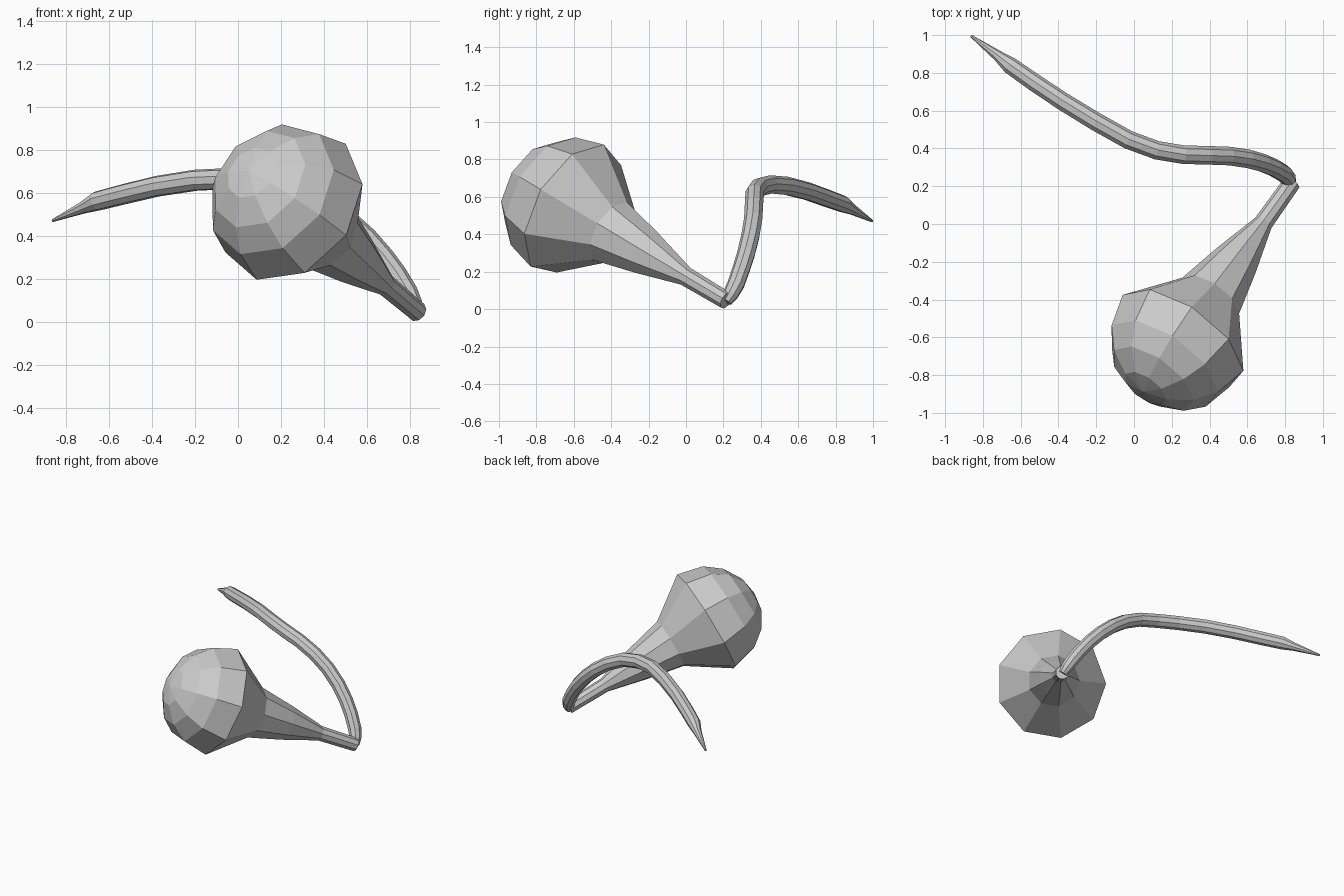
import bpy, bmesh, math
from mathutils import Vector

if "Cube" in bpy.data.objects:
    bpy.data.objects.remove(bpy.data.objects["Cube"])


def tube(name, points, radii, sides, first_dir):
    """Loft rings of given radii along a path, carrying the ring direction along."""
    pts = [Vector(p) for p in points]
    bm = bmesh.new()
    rings = []
    u = Vector(first_dir)
    for i, p in enumerate(pts):
        t = (pts[min(i + 1, len(pts) - 1)] - pts[max(i - 1, 0)]).normalized()
        u = (u - t * u.dot(t)).normalized()
        v = t.cross(u)
        ring = []
        for k in range(sides):
            a = 2 * math.pi * k / sides
            ring.append(bm.verts.new(p + radii[i] * (u * math.cos(a) + v * math.sin(a))))
        rings.append(ring)
    for a, b in zip(rings, rings[1:]):
        for k in range(sides):
            n = (k + 1) % sides
            bm.faces.new((a[k], a[n], b[n], b[k]))
    bm.faces.new(rings[0][::-1])
    bm.faces.new(rings[-1])
    bmesh.ops.remove_doubles(bm, verts=bm.verts, dist=0.0005)
    bmesh.ops.recalc_face_normals(bm, faces=bm.faces)
    me = bpy.data.meshes.new(name)
    bm.to_mesh(me)
    bm.free()
    ob = bpy.data.objects.new(name, me)
    bpy.context.collection.objects.link(ob)
    return ob


# Bulb with tapering neck: a nine-sided solid of revolution on a slanted axis
start = Vector((0.835, 0.215, 0.046))
centre = Vector((0.25, -0.605, 0.535))
length = (centre - start).length
axis = (centre - start).normalized()
R = 0.386
profile = [(0, 0.048), (0.29, 0.052), (0.57, 0.125), (0.83, 0.182), (length, R)]
for deg in (28, 49, 70, 90):
    a = math.radians(deg)
    profile.append((length + R * math.sin(a), max(R * math.cos(a), 0.0001)))
tube("bulb", [start + axis * d for d, r in profile], [r for d, r in profile],
     9, (0.32, -0.175, 0.107))

# Curved stalk that rises from the neck and ends in a thin point
stalk = [
    (0.83, 0.215, 0.04, 0.03), (0.818, 0.24, 0.08, 0.042),
    (0.792, 0.268, 0.135, 0.047), (0.74, 0.298, 0.22, 0.048),
    (0.68, 0.323, 0.30, 0.049), (0.60, 0.345, 0.39, 0.05),
    (0.50, 0.36, 0.48, 0.05), (0.39, 0.364, 0.557, 0.05),
    (0.26, 0.367, 0.62, 0.05), (0.12, 0.39, 0.652, 0.05),
    (-0.03, 0.445, 0.666, 0.05), (-0.20, 0.54, 0.658, 0.05),
    (-0.38, 0.65, 0.63, 0.049), (-0.53, 0.75, 0.594, 0.048),
    (-0.655, 0.838, 0.562, 0.046), (-0.72, 0.89, 0.532, 0.029),
    (-0.862, 0.995, 0.471, 0.007),
]
tube("stalk", [s[:3] for s in stalk], [s[3] for s in stalk], 9, (0.8, 0, 0.6))
